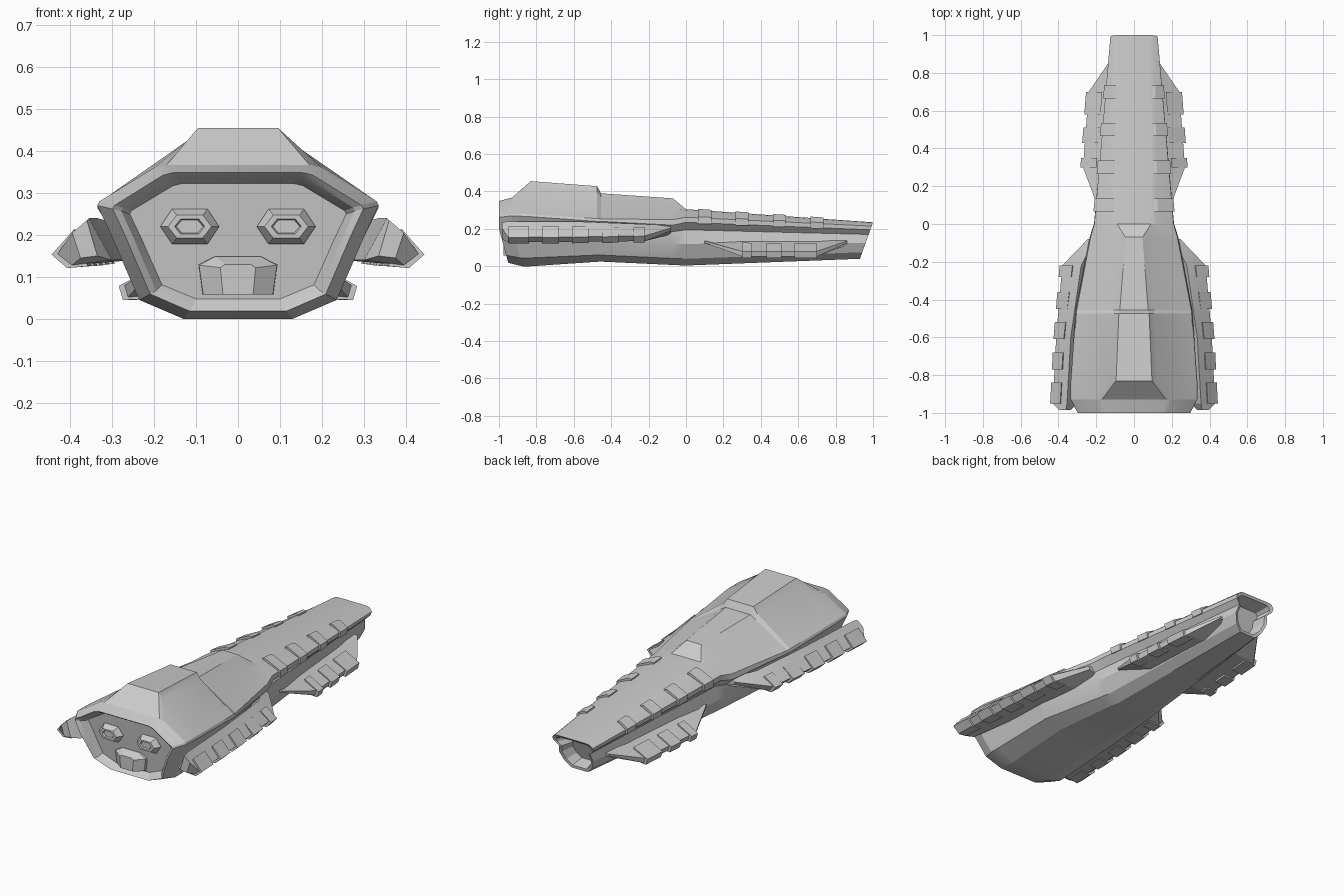
import bpy, bmesh, math

if "Cube" in bpy.data.objects:
    bpy.data.objects.remove(bpy.data.objects["Cube"])

grey = bpy.data.materials.new("hull_grey")
grey.diffuse_color = (0.6, 0.6, 0.6, 1)
grey.use_nodes = True
grey.node_tree.nodes["Principled BSDF"].inputs["Base Color"].default_value = grey.diffuse_color


def loft(name, rings, mirror=False):
    """Skin a list of closed rings of (x, y, z) points and cap both ends."""
    bm = bmesh.new()
    loops = [[bm.verts.new(p) for p in r] for r in rings]
    n = len(loops[0])
    for a, b in zip(loops, loops[1:]):
        for i in range(n):
            j = (i + 1) % n
            bm.faces.new((a[i], a[j], b[j], b[i]))
    bm.faces.new(loops[0])
    bm.faces.new(loops[-1])
    bmesh.ops.recalc_face_normals(bm, faces=bm.faces)
    me = bpy.data.meshes.new(name)
    bm.to_mesh(me)
    bm.free()
    me.materials.append(grey)
    ob = bpy.data.objects.new(name, me)
    bpy.context.collection.objects.link(ob)
    if mirror:
        ob.modifiers.new("mirror", 'MIRROR')
    bpy.ops.object.select_all(action='DESELECT')
    ob.select_set(True)
    bpy.context.view_layer.objects.active = ob
    bpy.ops.object.shade_smooth_by_angle(angle=math.radians(18))
    return ob


def interp(rows, y):
    """Section at station y between tabulated (y, points) rows."""
    for (ya, a), (yb, b) in zip(rows, rows[1:]):
        if ya <= y <= yb:
            t = (y - ya) / (yb - ya)
            return [(p[0] + (q[0] - p[0]) * t, p[1] + (q[1] - p[1]) * t)
                    for p, q in zip(a, b)]


def at_y(pts, y):
    return [(x, y, z) for x, z in pts]


# Hull half sections: keel, chamfer, bulge, waist, edge low, edge high, hump foot, top
HULL = [
    (-0.93, [(.13, 0), (.235, .045), (.27, .125), (.30, .195), (.335, .27), (.33, .28), (.20, .36), (.17, .367)]),
    (-0.83, [(.13, 0), (.235, .045), (.265, .125), (.29, .19), (.335, .265), (.33, .278), (.12, .425), (.095, .455)]),
    (-0.475, [(.13, .024), (.225, .06), (.25, .125), (.27, .18), (.31, .24), (.305, .255), (.105, .395), (.08, .428)]),
    (-0.455, [(.13, .025), (.225, .06), (.25, .125), (.27, .18), (.308, .24), (.303, .253), (.11, .37), (.075, .39)]),
    (-0.07, [(.11, .007), (.17, .042), (.205, .12), (.2, .185), (.235, .22), (.23, .25), (.115, .307), (.045, .363)]),
    (0.0, [(.10, .004), (.16, .04), (.195, .12), (.18, .195), (.212, .235), (.21, .262), (.12, .3), (.09, .305)]),
    (1.0, [(.05, .04), (.085, .075), (.105, .125), (.095, .17), (.12, .195), (.125, .215), (.105, .232), (.085, .235)]),
]


def full(half):
    return half + [(-x, z) for x, z in reversed(half)]


def scaled(pts, sx, sz, zc):
    return [(x * sx, zc + (z - zc) * sz) for x, z in pts]


def front_y(y0, z):
    return y0 + 0.055 * max(0, (0.2 - z) / 0.2)


def back_y(y0, z):
    return y0 - 0.07 * (0.235 - z) / 0.195


nose_sec, tail_sec = full(HULL[0][1]), full(HULL[-1][1])
rings = []
# recessed face panel and front rim
rings.append([(x, -0.95 + 0.1 * (0.35 - z), z) for x, z in scaled(nose_sec, .77, .75, .19)])
rings.append([(x, front_y(-0.985, z), z) for x, z in scaled(nose_sec, .83, .84, .187)])
rings.append([(x, front_y(-1.0, z), z) for x, z in scaled(nose_sec, .89, .90, .187)])
rings.append([(x, front_y(-0.93, z), z) for x, z in nose_sec])
# body stations
for y, half in HULL[1:-1]:
    rings.append(at_y(full(half), y))
# slanted tail and its hollow
rings.append([(x, back_y(1.0, z), z) for x, z in tail_sec])
rings.append([(x, back_y(0.995, z), z) for x, z in scaled(tail_sec, .86, .86, .145)])
rings.append([(x, back_y(0.92, z), z) for x, z in scaled(tail_sec, .7, .7, .145)])
loft("hull", rings)


# Ribs wrapping the edges of the rear deck
def rib_section(y):
    s = interp(HULL, y)
    (x3, z3), (x4, z4), (x5, z5) = s[4:7]
    return [(x3 - .03, z3 + .01), (x3 + .008, z3 - .005), (x4 + .01, z4 + .006),
            (x5 + .005, z5 + .011), (x5 - .015, z5 + .01), (x5 - .015, z5 - .02)]


for i in range(4):
    y = 0.1 + 0.2 * i
    loft(f"deck_rib_{i + 1}", [at_y(rib_section(v), v) for v in (y - .035, y + .035)], True)

# Fin sections: root top, tip top, tip bottom, root bottom
WING = [
    (-0.985, [(.36, .235), (.395, .205), (.375, .145), (.335, .15)]),
    (-0.95, [(.355, .24), (.43, .155), (.395, .128), (.30, .14)]),
    (-0.60, [(.335, .24), (.412, .157), (.38, .13), (.25, .14)]),
    (-0.22, [(.28, .225), (.38, .163), (.355, .135), (.2, .145)]),
    (-0.08, [(.21, .22), (.245, .205), (.235, .19), (.18, .17)]),
]
FIN = [
    (0.10, [(.15, .14), (.195, .135), (.195, .125), (.15, .115)]),
    (0.30, [(.14, .145), (.27, .08), (.262, .052), (.13, .06)]),
    (0.70, [(.11, .14), (.24, .08), (.232, .052), (.1, .07)]),
    (0.86, [(.09, .14), (.13, .135), (.13, .125), (.09, .115)]),
]


def tooth_section(rows, y):
    rt, tt, tb, rb = interp(rows, y)
    mid = lambda a, b, t: (a[0] + (b[0] - a[0]) * t, a[1] + (b[1] - a[1]) * t)
    m, n = mid(rt, tt, .4), mid(rb, tb, .6)
    return [(m[0] + .006, m[1] + .007), (tt[0] + .014, tt[1] - .002),
            (tb[0] + .012, tb[1] - .007), (n[0], n[1] - .007)]


def fin(name, rows, teeth):
    loft(name, [at_y(p, y) for y, p in rows], True)
    for i, (a, b) in enumerate(teeth):
        loft(f"{name}_plate_{i + 1}",
             [at_y(tooth_section(rows, v), v) for v in (a, b)], True)


fin("front_wing", WING, [(-.95, -.84), (-.77, -.68), (-.61, -.52), (-.45, -.36), (-.28, -.22)])
fin("rear_fin", FIN, [(.30, .35), (.43, .51), (.58, .70)])


# Hexagonal front ports
def hexagon(w, h, y):
    return [(.115 + w * a, y, .22 + h * b) for a, b in
            ((-1, 0), (-.6, 1), (.6, 1), (1, 0), (.6, -1), (-.6, -1))]


loft("front_port", [hexagon(.07, .042, -.91), hexagon(.07, .042, -.945),
                    hexagon(.052, .027, -.975), hexagon(.036, .018, -.975),
                    hexagon(.032, .015, -.965)], True)

# Faceted block under the ports
loft("front_block", [
    [(x, -.90, z) for x, z in ((-.085, .058), (-.095, .132), (-.055, .15), (.055, .15), (.095, .132), (.085, .058))],
    [(x, -.94, z) for x, z in ((-.083, .058), (-.093, .128), (-.055, .148), (.055, .148), (.093, .128), (.083, .058))],
    [(x, -.975, z) for x, z in ((-.036, .058), (-.042, .122), (-.03, .13), (.03, .13), (.042, .122), (.036, .058))],
])
